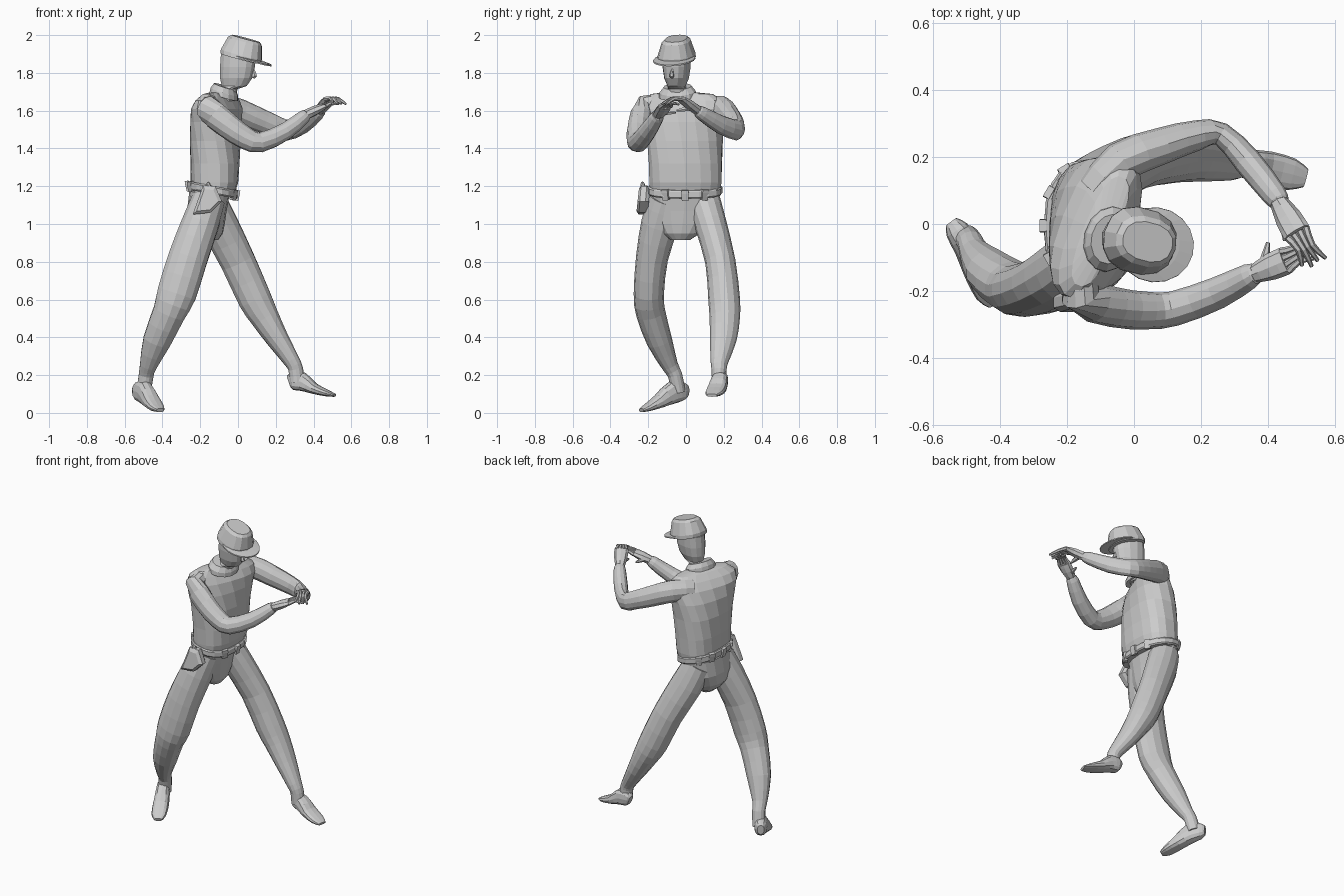
import bpy, bmesh
from math import cos, sin, pi, radians, copysign
from mathutils import Vector, Matrix


def skin(name, rings):
    """Skin a list of equal-length point rings into a closed flat-faced mesh."""
    bm = bmesh.new()
    vs = [[bm.verts.new(p) for p in r] for r in rings]
    n = len(vs[0])
    for a, b in zip(vs, vs[1:]):
        for i in range(n):
            j = (i + 1) % n
            bm.faces.new((a[i], a[j], b[j], b[i]))
    bm.faces.new(vs[0][::-1])
    bm.faces.new(vs[-1])
    bmesh.ops.recalc_face_normals(bm, faces=bm.faces)
    me = bpy.data.meshes.new(name)
    bm.to_mesh(me)
    bm.free()
    ob = bpy.data.objects.new(name, me)
    bpy.context.collection.objects.link(ob)
    return ob


def unit_ring(n, p):
    f = lambda v: copysign(abs(v) ** p, v)
    return [(f(cos(2 * pi * i / n)), f(sin(2 * pi * i / n))) for i in range(n)]


def stack(name, rows, n=16, p=1.0, pitch=0):
    """Rows of (x, y, z, depth, width, yaw) stacked upwards."""
    rings = []
    for x, y, z, rx, ry, yaw in rows:
        m = Matrix.Rotation(radians(yaw), 3, 'Z') @ Matrix.Rotation(radians(pitch), 3, 'Y')
        rings.append([Vector((x, y, z)) + m @ Vector((a * rx, b * ry, 0)) for a, b in unit_ring(n, p)])
    return skin(name, rings)


def tube(name, pts, hint, n=12, sub=2, p=1.0):
    """Limb along points (x, y, z, side radius, radius along hint)."""
    P = [Vector(q) for q in pts]
    fine = []
    for i in range(len(P) - 1):
        a, b, c, d = P[max(i - 1, 0)], P[i], P[i + 1], P[min(i + 2, len(P) - 1)]
        for k in range(sub):
            t = k / sub
            fine.append(0.5 * (2 * b + (c - a) * t + (2 * a - 5 * b + 4 * c - d) * t * t
                               + (3 * b - a - 3 * c + d) * t ** 3))
    fine.append(P[-1])
    rings = []
    for i, q in enumerate(fine):
        t = (fine[min(i + 1, len(fine) - 1)] - fine[max(i - 1, 0)])
        t = Vector(t[:3]).normalized()
        h = Vector(hint)
        u = (h - t * h.dot(t)).normalized()
        v = t.cross(u)
        rings.append([Vector(q[:3]) + v * a * q[3] + u * b * q[4] for a, b in unit_ring(n, p)])
    return skin(name, rings)


def box(name, loc, size, yaw=0, pitch=0, taper=0.85):
    """Small pouch-like block, narrower at the bottom."""
    d, w, h = (s / 2 for s in size)
    m = Matrix.Rotation(radians(yaw), 3, 'Z') @ Matrix.Rotation(radians(pitch), 3, 'Y')
    ring = lambda k, z: [Vector(loc) + m @ Vector((a * d * k, b * w * k, z))
                         for a, b in ((1, 1), (-1, 1), (-1, -1), (1, -1))]
    return skin(name, [ring(taper, -h), ring(1, h * 0.4), ring(0.9, h)])


X, Z = (1, 0, 0), (0, 0, 1)

# Torso, twisted so the left shoulder leads
stack("shirt", [(-.132, -.005, 1.15, .112, .185, 0), (-.125, -.003, 1.22, .126, .193, 0),
                (-.122, -.003, 1.32, .130, .195, -2), (-.12, -.005, 1.44, .130, .2, -8),
                (-.117, -.008, 1.54, .122, .212, -15), (-.112, -.012, 1.61, .106, .226, -21),
                (-.108, -.016, 1.655, .078, .22, -22), (-.10, -.022, 1.688, .05, .175, -22),
                (-.09, -.035, 1.70, .04, .06, -20)], 18, .8)
stack("pelvis", [(-.14, -.03, .915, .035, .05, 0), (-.15, -.025, .95, .07, .1, 0),
                 (-.165, -.018, 1.0, .095, .14, 0), (-.165, -.01, 1.07, .105, .17, 0),
                 (-.15, -.005, 1.17, .108, .18, 0)], 16, .9)
stack("collar", [(-.075, -.045, 1.675, .078, .1, -15), (-.072, -.045, 1.70, .075, .098, -15),
                 (-.07, -.045, 1.728, .06, .075, -15)], 14, pitch=18)

# Head and neck
stack("head", [(-.07, -.04, 1.65, .05, .05, -15), (-.052, -.045, 1.715, .05, .05, -15),
               (-.02, -.05, 1.73, .068, .046, -15), (-.010, -.05, 1.772, .088, .063, -15),
               (-.003, -.05, 1.83, .095, .072, -15), (.003, -.05, 1.90, .096, .073, -15)], 14, .9)
tube("nose", [(.078, -.072, 1.825, .004, .006), (.085, -.075, 1.80, .009, .012),
              (.088, -.076, 1.784, .013, .015), (.08, -.074, 1.774, .008, .008)], X, 6, 1)

# Cap with flat crown and thin visor, tipped forward
stack("cap_crown", [(.014, -.05, 1.876, .11, .1, -15), (.018, -.05, 1.898, .113, .098, -15),
                    (.036, -.052, 1.968, .094, .074, -15), (.041, -.053, 1.982, .078, .058, -15)],
      14, .85, 15)
stack("cap_visor", [(.062, -.062, 1.868, .122, .112, -15), (.063, -.062, 1.875, .121, .111, -15),
                    (.05, -.058, 1.883, .09, .09, -15)], 18, pitch=16)

# Arms, raised and reaching to the front
tube("right_sleeve", [(-.13, -.12, 1.61, .05, .07), (-.16, -.21, 1.612, .06, .074),
                      (-.06, -.248, 1.525, .06, .068), (.04, -.258, 1.455, .056, .06),
                      (.12, -.252, 1.432, .052, .053), (.25, -.205, 1.49, .048, .047),
                      (.345, -.155, 1.565, .038, .037), (.365, -.147, 1.58, .027, .027)], Z)
tube("left_sleeve", [(-.12, .10, 1.61, .05, .06), (-.04, .185, 1.612, .06, .068),
                     (.08, .232, 1.565, .055, .065), (.19, .265, 1.52, .045, .058),
                     (.26, .268, 1.497, .035, .055), (.34, .185, 1.525, .042, .05),
                     (.42, .085, 1.585, .037, .038), (.435, .062, 1.60, .028, .028)], Z)


def hand(side, wrist, knuckle, tip, thumb, drop):
    w, k, e = Vector(wrist), Vector(knuckle), Vector(tip)
    across = (k - w).cross(Vector(Z)).normalized()
    mid = w.lerp(k, .55)
    tube(side + "_palm", [(*w, .027, .027), (*mid, .04, .026), (*k, .042, .016)], Z, 8)
    for i in range(4):
        s = across * (i - 1.5) * .021
        reach = (1, .95, 1, .85)[i] if side == "left" else (.85, 1, .95, .9)[i]
        end = k.lerp(e, reach) + s * 1.15
        bend = k.lerp(end, .5) + s * .1 + Vector((0, 0, drop))
        tube(f"{side}_finger_{i + 1}", [(*(k + s), .011, .012), (*bend, .010, .010),
                                        (*end, .006, .006)], Z, 6)
    t = Vector(thumb)
    tube(side + "_thumb", [(*w.lerp(k, .3), .018, .018), (*(mid.lerp(t, .6) + (k - w) * -.1), .012, .012),
                           (*t, .006, .006)], Z, 6)


# Hands meeting, the left one laid over the right
hand("right", (.355, -.15, 1.575), (.45, -.11, 1.622), (.53, -.065, 1.635), (.40, -.055, 1.59), .012)
hand("left", (.43, .068, 1.597), (.485, -.025, 1.662), (.54, -.12, 1.635), (.45, -.05, 1.60), .014)

# Trouser legs in a wide stride
tube("right_leg", [(-.155, -.1, 1.13, .095, .09), (-.20, -.138, 1.0, .1, .1),
                   (-.265, -.18, .82, .085, .106), (-.325, -.197, .63, .08, .106),
                   (-.365, -.187, .53, .078, .088), (-.43, -.14, .38, .068, .075),
                   (-.475, -.085, .25, .044, .046), (-.486, -.058, .20, .038, .04),
                   (-.50, -.04, .11, .038, .04)], X, 14)
tube("left_leg", [(-.155, .09, 1.13, .09, .09), (-.10, .13, 1.0, .085, .1),
                  (0, .182, .8, .08, .094), (.09, .202, .6, .084, .09),
                  (.145, .205, .5, .08, .077), (.21, .197, .39, .071, .06),
                  (.285, .177, .275, .048, .043), (.306, .175, .23, .04, .04),
                  (.313, .175, .16, .038, .042)], X, 14)

# Feet
tube("right_foot", [(-.545, .006, .115, .02, .03), (-.528, -.018, .115, .036, .05),
                    (-.495, -.07, .108, .042, .06), (-.46, -.14, .062, .048, .038),
                    (-.43, -.205, .027, .044, .02), (-.412, -.237, .014, .024, .01)], Z, 12, 2, .8)
tube("left_foot", [(.268, .19, .165, .02, .03), (.29, .188, .17, .036, .048),
                   (.34, .178, .165, .044, .05), (.40, .165, .13, .052, .03),
                   (.47, .148, .105, .048, .018), (.512, .137, .093, .028, .008)], Z, 12, 2, .8)

# Belt with buckle and pouches
BELT = (-.135, -.005, 1.18)
stack("belt", [(-.135, -.005, 1.158, .13, .192, 0), (-.135, -.005, 1.166, .136, .198, 0),
               (-.135, -.005, 1.194, .136, .198, 0), (-.135, -.005, 1.202, .13, .192, 0)], 20, .85, 11)
for i, a in enumerate((0, 32, -32, 122, 150, 180, 210)):
    r = radians(a)
    x, y = .132 * cos(r), .194 * sin(r)
    name = "belt_buckle" if a == 0 else f"belt_pouch_{i}"
    box(name, (BELT[0] + x, BELT[1] + y, BELT[2] - x * .19 - .004), (.022, .04, .056), a, 11)

# Holster on the right hip, flaring towards its lower back corner
outline = [(-.185, 1.205), (-.12, 1.20), (-.085, 1.12), (-.145, 1.06), (-.24, 1.05)]
cx, cz = -.16, 1.12
skin("holster", [[(cx + (x - cx) * k, y - (1.2 - z) * .08, cz + (z - cz) * k) for x, z in outline]
                 for y, k in ((-.25, .75), (-.238, 1), (-.208, 1), (-.19, .8))])
tube("holster_grip", [(-.165, -.225, 1.15, .011, .013), (-.155, -.228, 1.20, .012, .014),
                      (-.165, -.23, 1.215, .01, .012)], X, 8)
